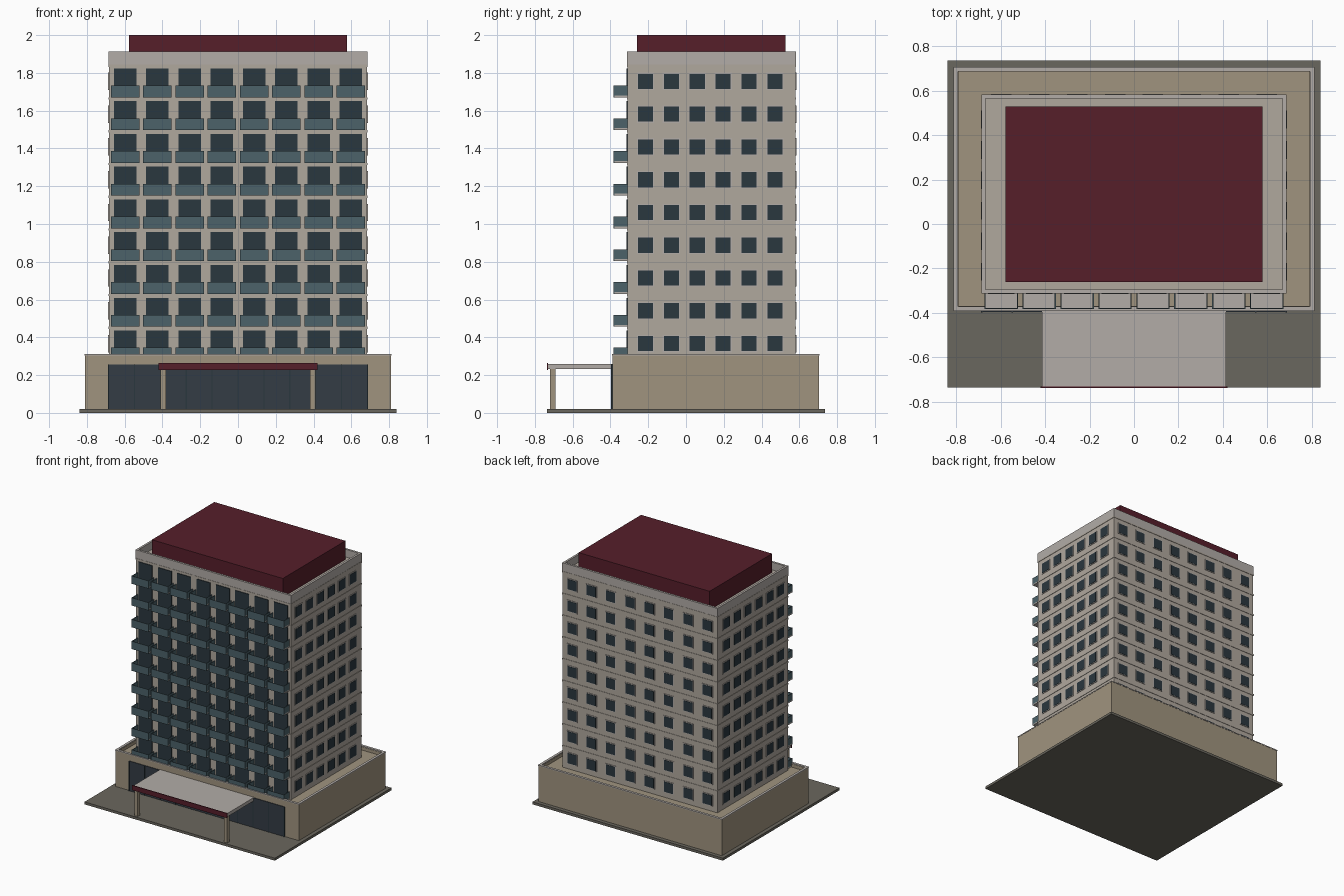
import bpy, bmesh
from mathutils import Matrix, Vector

if "Cube" in bpy.data.objects:
    bpy.data.objects.remove(bpy.data.objects["Cube"])


def material(name, hexcol):
    rgb = [int(hexcol[i:i + 2], 16) / 255 for i in (0, 2, 4)]
    m = bpy.data.materials.new(name)
    m.diffuse_color = [c / 12.92 if c < 0.04 else ((c + 0.055) / 1.055) ** 2.4 for c in rgb] + [1]
    m.use_nodes = True
    m.node_tree.nodes["Principled BSDF"].inputs["Base Color"].default_value = m.diffuse_color
    return m


WALL = material("wall", "B0A89E")
STONE = material("podium_stone", "A0947F")
PAVING = material("paving", "6A675E")
PALE = material("pale_concrete", "B2ACA7")
GLASS = material("window_glass", "2A373E")
SHOP = material("lobby_glass", "343C45")
RAIL = material("balcony_panel", "4C626A")
RED = material("red_metal", "561E2A")


def boxes(name, mat, spans):
    """One object from boxes given as (x0, x1, y0, y1, z0, z1)."""
    bm = bmesh.new()
    for x0, x1, y0, y1, z0, z1 in spans:
        centre = Vector((x0 + x1, y0 + y1, z0 + z1)) / 2
        size = (x1 - x0, y1 - y0, z1 - z0, 1)
        bmesh.ops.create_cube(bm, size=1, matrix=Matrix.Translation(centre) @ Matrix.Diagonal(size))
    me = bpy.data.meshes.new(name)
    bm.to_mesh(me)
    bm.free()
    me.materials.append(mat)
    ob = bpy.data.objects.new(name, me)
    bpy.context.collection.objects.link(ob)
    return ob


def ring(x, y0, y1, z0, z1, t):
    """Four walls around a rectangle, thickness t inwards."""
    return [(-x, x, y0, y0 + t, z0, z1), (-x, x, y1 - t, y1, z0, z1),
            (-x, -x + t, y0 + t, y1 - t, z0, z1), (x - t, x, y0 + t, y1 - t, z0, z1)]


FLOORS, STEP, Z0 = 9, 0.1735, 0.283
TX, TY0, TY1 = 0.683, -0.31, 0.58
floors = [Z0 + STEP * i for i in range(FLOORS)]
bays = [0.1707 * (i - 3.5) for i in range(8)]
side_bays = [0.128 + 0.137 * (i - 2.5) for i in range(6)]

# Ground slab and podium with parapet
boxes("ground_slab", PAVING, [(-0.84, 0.84, -0.735, 0.735, 0, 0.02)])
boxes("podium", STONE, [(-0.81, 0.81, -0.39, 0.705, 0.02, 0.28)])
boxes("podium_parapet", STONE, ring(0.81, -0.39, 0.705, 0.28, 0.305, 0.02))
boxes("podium_coping", PALE, ring(0.812, -0.392, 0.707, 0.305, 0.312, 0.02))

# Lobby glazing and mullions
boxes("lobby_glass", SHOP, [(-0.685, 0.685, -0.395, -0.385, 0.02, 0.257)])
boxes("lobby_mullions", GLASS, [(x - 0.003, x + 0.003, -0.398, -0.39, 0.02, 0.257)
                                for x in [0.137 * (i - 5) for i in range(11)]])

# Entrance canopy on two posts
boxes("canopy_roof", PALE, [(-0.415, 0.415, -0.73, -0.39, 0.233, 0.26)])
boxes("canopy_fascia", RED, [(-0.42, 0.42, -0.737, -0.73, 0.227, 0.265)])
boxes("canopy_posts", STONE, [(s * 0.395 - 0.014, s * 0.395 + 0.014, -0.72, -0.69, 0.02, 0.233)
                              for s in (-1, 1)])

# Tower, floor bands, roof parapet and penthouse
boxes("tower", WALL, [(-TX, TX, TY0, TY1, 0.28, 1.85)])
boxes("floor_bands", WALL, [(-TX - 0.003, TX + 0.003, TY0 - 0.003, TY1 + 0.003, z - 0.012, z)
                            for z in floors[1:] + [Z0 + STEP * FLOORS]])
boxes("roof_parapet", PALE, ring(TX + 0.002, TY0 - 0.002, TY1 + 0.002, 1.845, 1.912, 0.017))
boxes("penthouse", RED, [(-0.578, 0.578, -0.26, 0.528, 1.85, 2.0)])

# Balcony doors, balcony slabs, glass guards
boxes("balcony_doors", GLASS, [(x - 0.06, x + 0.06, TY0 - 0.005, TY0 + 0.01, z, z + 0.153)
                               for z in floors for x in bays])
HB, YF = 0.075, -0.383
boxes("balcony_slabs", PALE, [(x - HB, x + HB, YF + 0.004, TY0, z, z + 0.01)
                              for z in floors for x in bays])
guards = []
for z in floors:
    for x in bays:
        guards.append((x - HB, x + HB, YF, YF + 0.005, z, z + 0.062))
        for s in (-1, 1):
            e = x + s * (HB - 0.0025)
            guards.append((e - 0.0025, e + 0.0025, YF + 0.005, TY0, z + 0.01, z + 0.062))
boxes("balcony_guards", RAIL, guards)

# Side and back windows: a pale frame with glass slightly proud
frames, panes = [], []
for z in floors:
    for half, d, out in ((0.046, 0.004, frames), (0.040, 0.006, panes)):
        lo, hi = z + 0.084 - half, z + 0.084 + half
        for y in side_bays:
            out.append((TX - 0.01, TX + d, y - half, y + half, lo, hi))
            out.append((-TX - d, -TX + 0.01, y - half, y + half, lo, hi))
        for x in bays:
            out.append((x - half, x + half, TY1 - 0.01, TY1 + d, lo, hi))
boxes("window_frames", PALE, frames)
boxes("window_panes", GLASS, panes)
